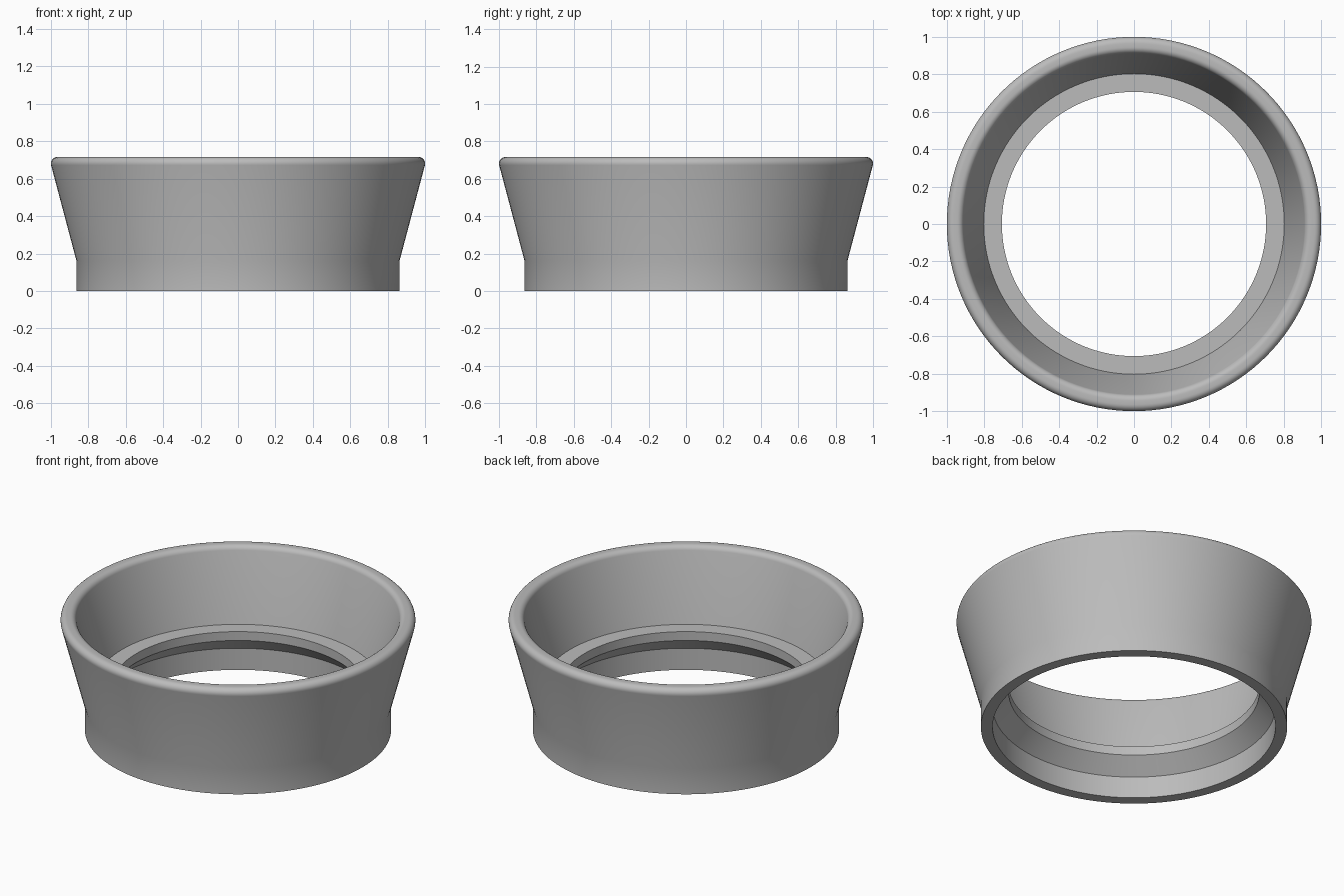
import bpy, bmesh, math

if "Cube" in bpy.data.objects:
    bpy.data.objects.remove(bpy.data.objects["Cube"])

SEGMENTS = 128


def arc(cx, cz, radius, start, end, steps=7):
    """Points of a fillet in the (radius, height) plane, angles in degrees."""
    angles = [math.radians(start + (end - start) * i / steps) for i in range(steps + 1)]
    return [(cx + radius * math.cos(a), cz + radius * math.sin(a)) for a in angles]


def lathe(name, profile, material):
    """Spin a closed (radius, height) profile around z."""
    bm = bmesh.new()
    rings = []
    for i in range(SEGMENTS):
        a = 2 * math.pi * i / SEGMENTS
        rings.append([bm.verts.new((r * math.cos(a), r * math.sin(a), z)) for r, z in profile])
    n = len(profile)
    for i, ring in enumerate(rings):
        after = rings[(i + 1) % SEGMENTS]
        for j in range(n):
            k = (j + 1) % n
            bm.faces.new((ring[j], after[j], after[k], ring[k]))
    bmesh.ops.recalc_face_normals(bm, faces=bm.faces)
    mesh = bpy.data.meshes.new(name)
    bm.to_mesh(mesh)
    bm.free()
    mesh.materials.append(material)
    obj = bpy.data.objects.new(name, mesh)
    bpy.context.collection.objects.link(obj)
    bpy.context.view_layer.objects.active = obj
    obj.select_set(True)
    bpy.ops.object.shade_smooth_by_angle(angle=math.radians(30))
    return obj


grey = bpy.data.materials.new("plain grey")
grey.diffuse_color = (0.5, 0.5, 0.5, 1)
grey.use_nodes = True
grey.node_tree.nodes["Principled BSDF"].inputs["Base Color"].default_value = grey.diffuse_color

profile = [(0.863, 0.0), (0.863, 0.16)]            # straight collar outside
profile += arc(0.965, 0.681, 0.035, -14.5, 90)     # flared wall up to the rounded rim
profile += arc(0.945, 0.681, 0.035, 90, 165)       # rim rolling over to the inside
profile += [(0.803, 0.28), (0.706, 0.28),          # inner cone and flat ledge
            (0.706, 0.225),                        # narrow throat
            (0.797, 0.134), (0.797, 0.0)]          # chamfer and lower socket

lathe("flared_ring", profile, grey)
